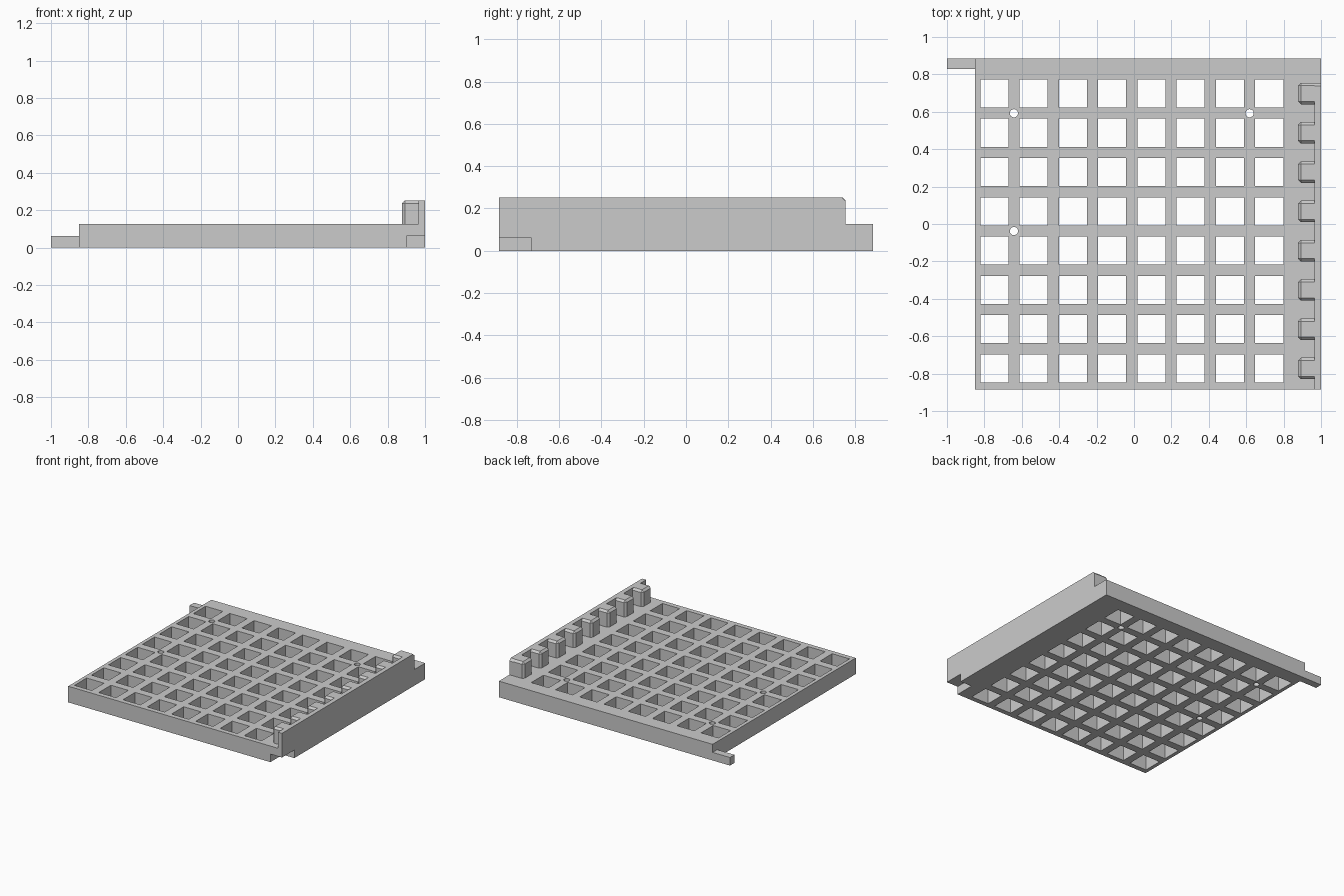
import bpy
import bmesh
from mathutils import Matrix, Vector

if "Cube" in bpy.data.objects:
    bpy.data.objects.remove(bpy.data.objects["Cube"])

GREY = bpy.data.materials.new("plain_grey")
GREY.diffuse_color = (0.6, 0.6, 0.6, 1.0)
GREY.use_nodes = True
GREY.node_tree.nodes["Principled BSDF"].inputs["Base Color"].default_value = GREY.diffuse_color

PITCH = 0.21
COUNT = 8
PLATE_TOP = 0.126
WALL_TOP = 0.252
CHAMFER = 0.018


def add_box(bm, lo, hi):
    """Add an axis-aligned box between two corners."""
    lo, hi = Vector(lo), Vector(hi)
    mat = Matrix.Translation((lo + hi) / 2) @ Matrix.Diagonal((*(hi - lo), 1))
    return bmesh.ops.create_cube(bm, size=1, matrix=mat)["verts"]


def finish(bm, name):
    """Turn a bmesh into a named grey object."""
    bmesh.ops.recalc_face_normals(bm, faces=bm.faces)
    mesh = bpy.data.meshes.new(name)
    bm.to_mesh(mesh)
    bm.free()
    mesh.materials.append(GREY)
    obj = bpy.data.objects.new(name, mesh)
    bpy.context.collection.objects.link(obj)
    return obj


# Plate
bm = bmesh.new()
add_box(bm, (-0.85, -0.885, 0), (1, 0.885, PLATE_TOP))
plate = finish(bm, "grid_plate")

# Cutter: square windows, three pin holes and the front right notch
bm = bmesh.new()
for i in range(COUNT):
    for j in range(COUNT):
        x = -0.747 + i * PITCH
        y = -0.772 + j * PITCH
        add_box(bm, (x - 0.075, y - 0.075, -0.1), (x + 0.075, y + 0.075, 0.3))
for x, y in ((-0.642, 0.592), (0.618, 0.592), (-0.642, -0.038)):
    bmesh.ops.create_cone(bm, cap_ends=True, segments=20, radius1=0.022,
                          radius2=0.022, depth=0.4,
                          matrix=Matrix.Translation((x, y, 0.06)))
add_box(bm, (0.9, -1, -0.1), (1.1, -0.732, 0.063))
cutter = finish(bm, "opening_cutter")
cutter.hide_render = True

mod = plate.modifiers.new("openings", "BOOLEAN")
mod.operation = "DIFFERENCE"
mod.solver = "EXACT"
mod.object = cutter
bpy.context.view_layer.objects.active = plate
bpy.ops.object.modifier_apply(modifier=mod.name)
bpy.data.objects.remove(cutter)

# Side wall: profile in y and z, extruded along x
bm = bmesh.new()
profile = [(-0.885, PLATE_TOP), (0.755, PLATE_TOP), (0.755, WALL_TOP - CHAMFER),
           (0.755 - CHAMFER, WALL_TOP), (-0.885, WALL_TOP)]
face = bm.faces.new([bm.verts.new((0.965, y, z)) for y, z in profile])
ext = bmesh.ops.extrude_face_region(bm, geom=[face])["geom"]
bmesh.ops.translate(bm, vec=(0.035, 0, 0),
                    verts=[g for g in ext if isinstance(g, bmesh.types.BMVert)])
finish(bm, "side_wall")

# Teeth: bevelled on every edge not touching the wall or plate
for i in range(COUNT):
    y = -0.83 + i * PITCH
    bm = bmesh.new()
    add_box(bm, (0.877, y, PLATE_TOP), (0.965, y + 0.115, WALL_TOP))
    free = [e for e in bm.edges
            if not all(v.co.x > 0.96 for v in e.verts)
            and not all(v.co.z < PLATE_TOP + 0.001 for v in e.verts)]
    bmesh.ops.bevel(bm, geom=free, offset=CHAMFER * 0.85, segments=1,
                    affect="EDGES", profile=0.5)
    finish(bm, f"tooth_{i + 1}")

# Locating tab at the back left corner
bm = bmesh.new()
add_box(bm, (-1, 0.829, 0), (-0.85, 0.885, 0.063))
finish(bm, "locating_tab")
